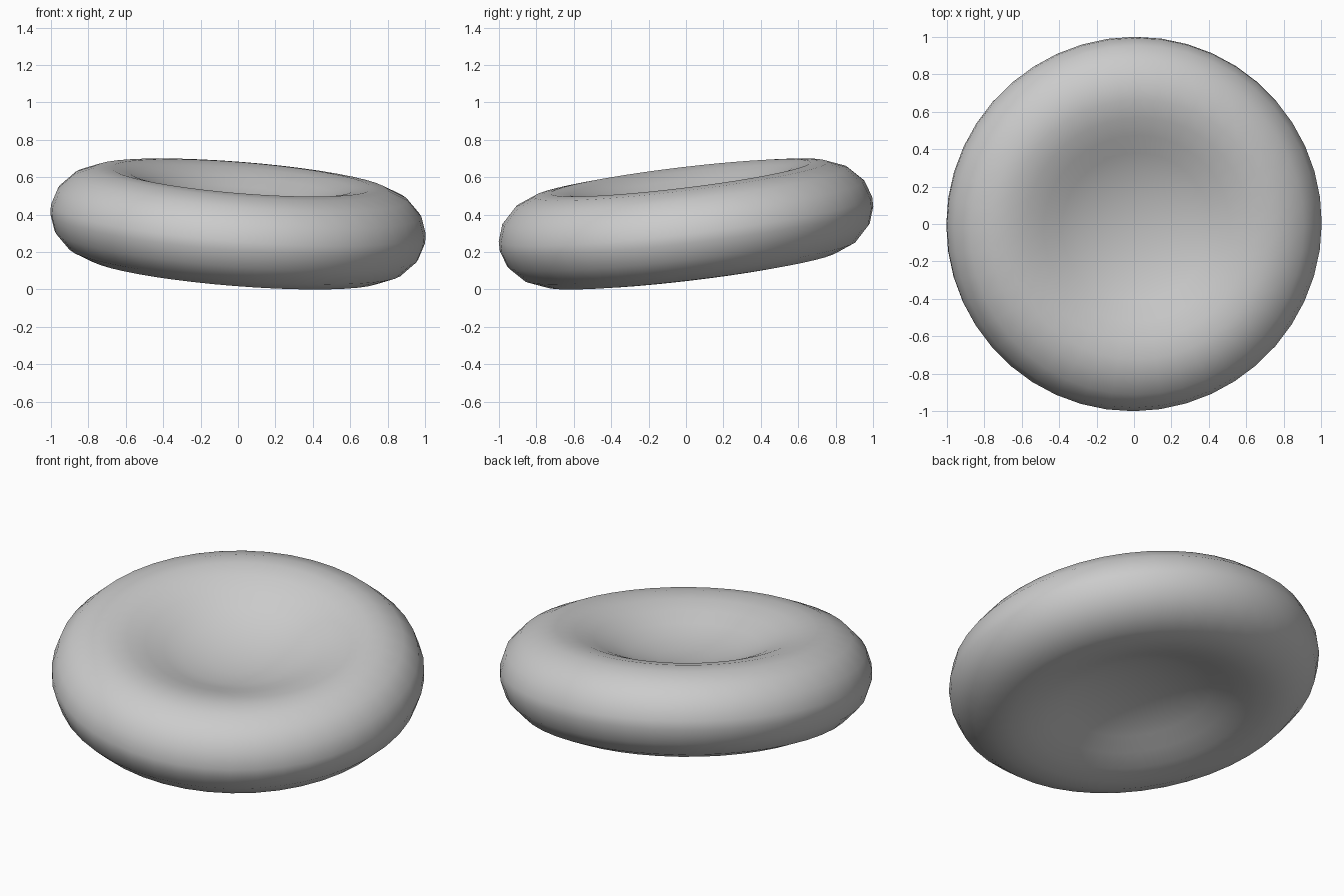
import bpy, bmesh, math
from mathutils import Vector, Matrix

cube = bpy.data.objects.get("Cube")
if cube:
    bpy.data.objects.remove(cube, do_unlink=True)

# Single grey material
grey = bpy.data.materials.new("soft_grey")
grey.use_nodes = True
colour = (0.6, 0.6, 0.6, 1.0)
grey.diffuse_color = colour
bsdf = next(n for n in grey.node_tree.nodes if n.type == 'BSDF_PRINCIPLED')
bsdf.inputs["Base Color"].default_value = colour

# Upper half of the cross-section (radius, height), from dimple centre to rim
half = [(0, .078), (.15, .087), (.30, .117), (.40, .153), (.50, .196), (.60, .231),
        (.70, .249), (.79, .240), (.895, .197), (.975, .115), (1.005, .025)]
profile = half + [(r, -z) for r, z in reversed(half)]

# Lathe the biconcave disc around its own axis
bm = bmesh.new()
verts = [bm.verts.new((r, 0, z)) for r, z in profile]
edges = [bm.edges.new(pair) for pair in zip(verts, verts[1:])]
bmesh.ops.spin(bm, geom=verts + edges, cent=(0, 0, 0), axis=(0, 0, 1),
               angle=math.tau, steps=44, use_merge=True)
bmesh.ops.remove_doubles(bm, verts=bm.verts, dist=1e-4)
bmesh.ops.recalc_face_normals(bm, faces=bm.faces)

# Tilt the disc and stand it on the ground
tilt = Vector((0, 0, 1)).rotation_difference(Vector((.08, -.12, 1))).to_matrix().to_4x4()
bmesh.ops.transform(bm, matrix=tilt, verts=bm.verts)
low = min(v.co.z for v in bm.verts)
bmesh.ops.transform(bm, matrix=Matrix.Translation((0, 0, -low)), verts=bm.verts)

mesh = bpy.data.meshes.new("biconcave_disc")
bm.to_mesh(mesh)
bm.free()
mesh.materials.append(grey)
disc = bpy.data.objects.new("biconcave_disc", mesh)
bpy.context.collection.objects.link(disc)
bpy.context.view_layer.objects.active = disc
disc.select_set(True)
bpy.ops.object.shade_smooth()
